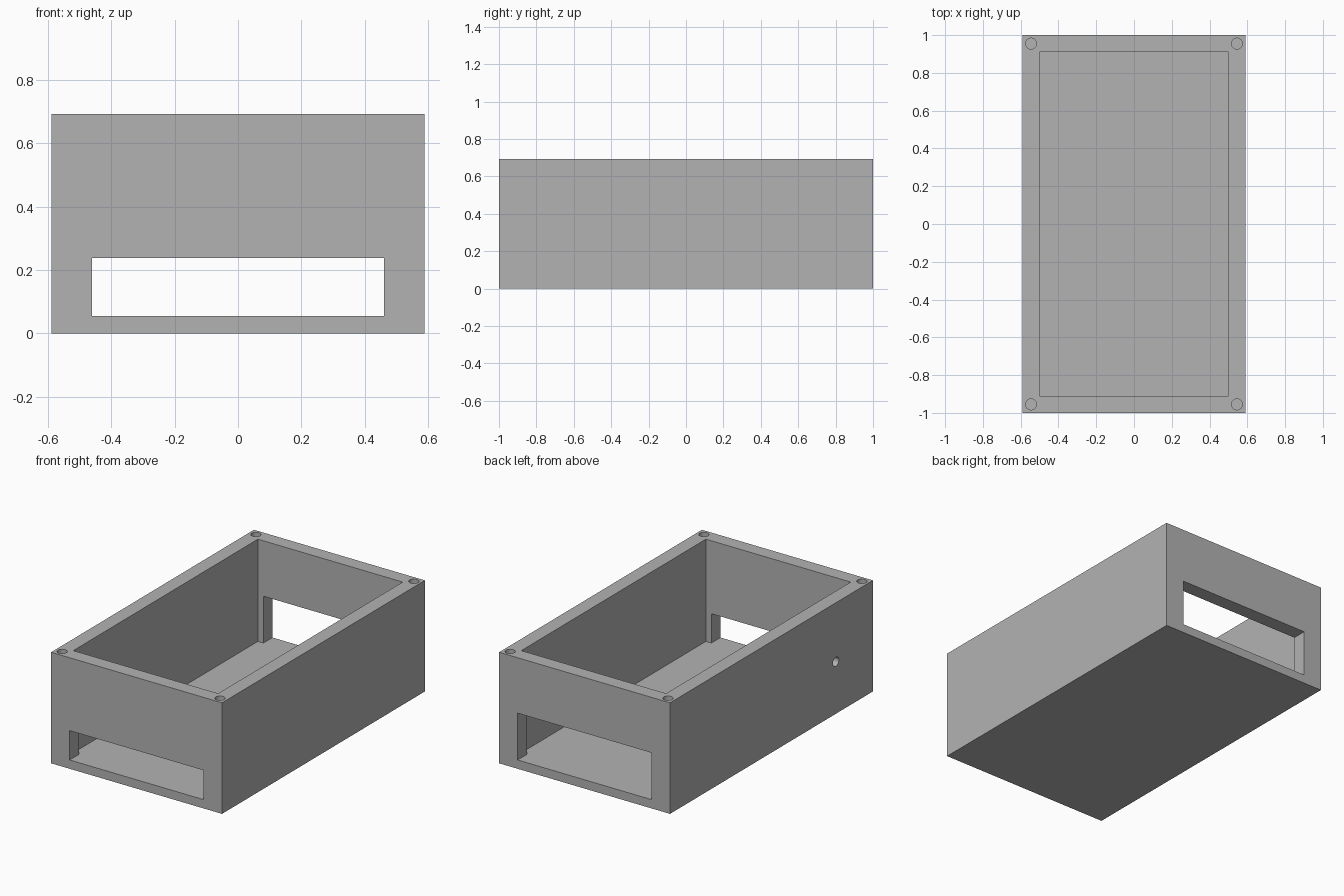
import bpy
from math import pi

cube = bpy.data.objects.get("Cube")
if cube:
    bpy.data.objects.remove(cube, do_unlink=True)

# Main sizes
HALF_X, HALF_Y, HEIGHT = 0.59, 1.0, 0.693
WALL, FLOOR = 0.09, 0.055
HOLE_R, SCREW_DEPTH = 0.029, 0.2

grey = bpy.data.materials.new("plain grey")
grey.use_nodes = True
colour = (0.45, 0.45, 0.45, 1)
grey.diffuse_color = colour
grey.node_tree.nodes["Principled BSDF"].inputs["Base Color"].default_value = colour


def box(name, low, high):
    """Box between two opposite corners."""
    centre = [(a + b) / 2 for a, b in zip(low, high)]
    bpy.ops.mesh.primitive_cube_add(size=1, location=centre)
    ob = bpy.context.object
    ob.name = name
    ob.scale = [b - a for a, b in zip(low, high)]
    bpy.ops.object.transform_apply(location=True, rotation=True, scale=True)
    return ob


def rod(name, location, depth, rotation=(0, 0, 0)):
    """Round cutter for a screw or cable hole."""
    bpy.ops.mesh.primitive_cylinder_add(vertices=32, radius=HOLE_R, depth=depth,
                                        location=location, rotation=rotation)
    ob = bpy.context.object
    ob.name = name
    return ob


def cut(target, cutter):
    """Subtract the cutter and remove it."""
    cutter.hide_render = True
    mod = target.modifiers.new("cut", "BOOLEAN")
    mod.operation = "DIFFERENCE"
    mod.solver = "EXACT"
    mod.object = cutter
    bpy.context.view_layer.objects.active = target
    bpy.ops.object.modifier_apply(modifier=mod.name)
    bpy.data.objects.remove(cutter, do_unlink=True)


# Open-topped case
case = box("open_case", (-HALF_X, -HALF_Y, 0), (HALF_X, HALF_Y, HEIGHT))
case.data.materials.append(grey)
inner_x, inner_y = HALF_X - WALL, HALF_Y - WALL
cut(case, box("cavity_cutter", (-inner_x, -inner_y, FLOOR), (inner_x, inner_y, HEIGHT + 0.1)))

# Low front slot and taller back slot, level with the floor
for side, top in ((-1, 0.238), (1, 0.347)):
    ends = sorted((side * (inner_y - 0.1), side * (HALF_Y + 0.1)))
    cut(case, box("slot_cutter", (-0.462, ends[0], FLOOR), (0.462, ends[1], top)))

# Blind screw holes in the rim corners
for sx in (-1, 1):
    for sy in (-1, 1):
        cut(case, rod("screw_hole_cutter", (sx * 0.545, sy * 0.955, HEIGHT), SCREW_DEPTH * 2))

# Cable hole through one side wall
cut(case, rod("cable_hole_cutter", (-HALF_X + WALL / 2, -0.635, 0.325), WALL * 2, (0, pi / 2, 0)))

# Smooth hole walls, sharp box edges
bpy.ops.object.select_all(action="DESELECT")
case.select_set(True)
bpy.context.view_layer.objects.active = case
bpy.ops.object.shade_smooth_by_angle(angle=pi / 6)
